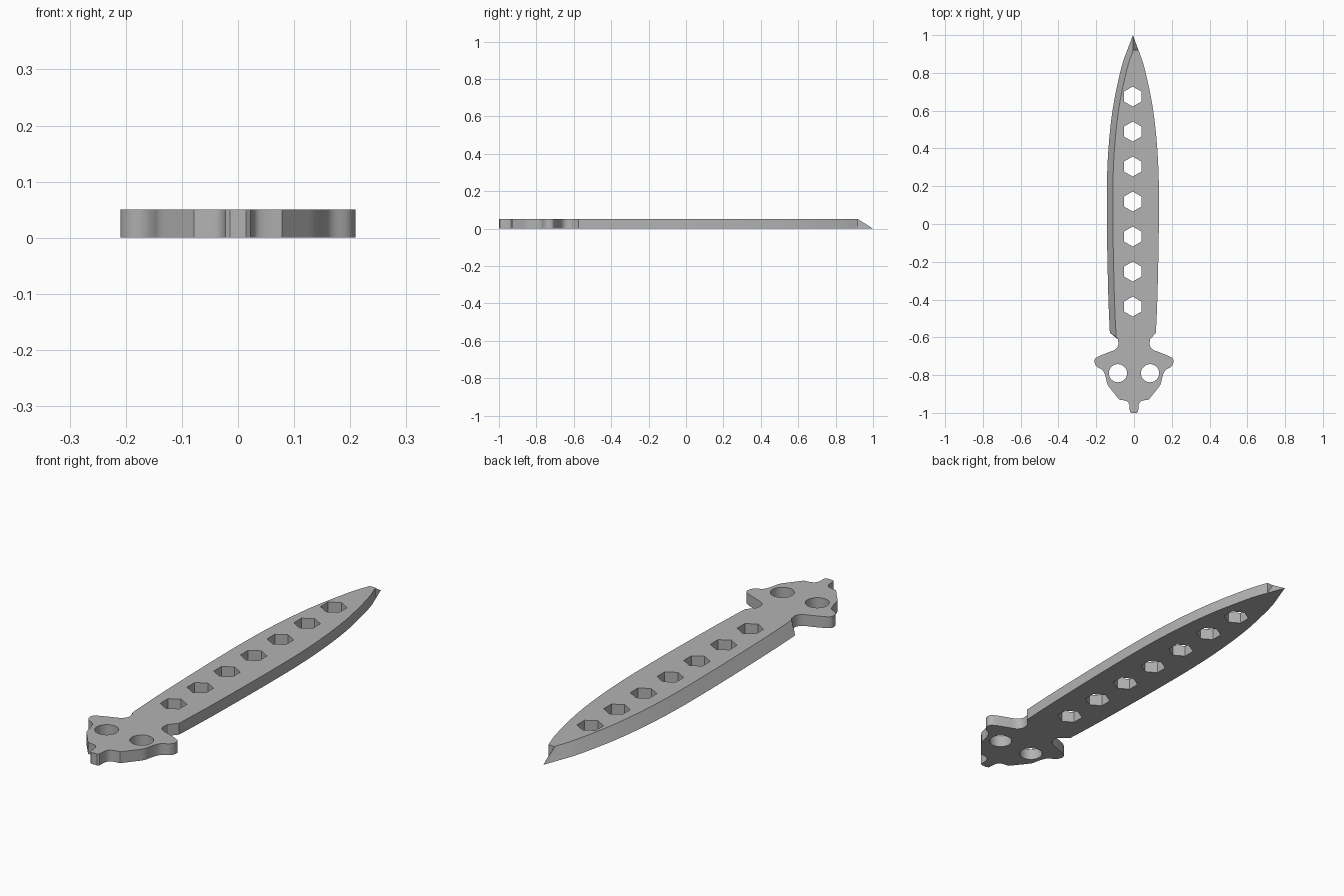
import bpy, bmesh, math
from mathutils import Vector

if "Cube" in bpy.data.objects:
    bpy.data.objects.remove(bpy.data.objects["Cube"])

THICK = 0.05
AXIS = -0.006      # blade centre line
BEVEL = 0.032      # width of the ground edge

steel = bpy.data.materials.new("steel_grey")
steel.use_nodes = True
GREY = (0.45, 0.45, 0.45, 1)
steel.diffuse_color = GREY
steel.node_tree.nodes["Principled BSDF"].inputs["Base Color"].default_value = GREY


def spline(points, steps=4):
    """Smooth curve through 2D points."""
    p = [Vector(q) for q in points]
    p = [p[0]] + p + [p[-1]]
    out = []
    for a, b, c, d in zip(p, p[1:], p[2:], p[3:]):
        for i in range(steps):
            t = i / steps
            out.append(0.5 * (2 * b + (c - a) * t + (2 * a - 5 * b + 4 * c - d) * t * t
                              + (3 * b - a - 3 * c + d) * t ** 3))
    return [(v.x, v.y) for v in out] + [tuple(points[-1])]


def add_prism(bm, low, high, z0, z1):
    """Closed solid between two matching outlines."""
    lo = [bm.verts.new((x, y, z0)) for x, y in low]
    hi = [bm.verts.new((x, y, z1)) for x, y in high]
    bm.faces.new(lo[::-1])
    bm.faces.new(hi)
    n = len(lo)
    for i in range(n):
        j = (i + 1) % n
        bm.faces.new((lo[i], lo[j], hi[j]))
        bm.faces.new((lo[i], hi[j], hi[i]))


def make_object(name, bm):
    bmesh.ops.recalc_face_normals(bm, faces=bm.faces)
    mesh = bpy.data.meshes.new(name)
    bm.to_mesh(mesh)
    bm.free()
    ob = bpy.data.objects.new(name, mesh)
    mesh.materials.append(steel)
    bpy.context.collection.objects.link(ob)
    return ob


def ring(cx, cy, r, n):
    return [(cx + r * math.sin(-math.tau * i / n), cy + r * math.cos(math.tau * i / n))
            for i in range(n)]


# Half of the handle end, from the tail nub up to the neck
nub = [(0.014, -1.0), (0.022, -0.994), (0.024, -0.96)]
shoulder = spline([(0.024, -0.96), (0.032, -0.942), (0.05, -0.934), (0.078, -0.93)])
cheek = spline([(0.078, -0.93), (0.11, -0.89), (0.14, -0.85), (0.15, -0.81), (0.165, -0.775),
                (0.197, -0.755), (0.209, -0.73), (0.2, -0.708), (0.15, -0.685),
                (0.1, -0.665), (0.083, -0.64), (0.086, -0.61)])
handle = nub + shoulder[1:] + cheek[1:]

# Blade half widths, from the heel up to the point
blade = spline([(0.122, -0.575), (0.131, -0.35), (0.138, 0.05), (0.133, 0.34),
                (0.108, 0.6), (0.063, 0.82), (0.03, 0.92)], 5)

right = handle + [(AXIS + w, y) for w, y in blade]
left_low = [(AXIS - w, y) for w, y in blade[-2::-1]]
left_high = [(min(x + BEVEL, AXIS), y) for x, y in left_low]
left_high[-1] = (-0.094, -0.598)
left_handle = [(-x, y) for x, y in handle[::-1]]

bm = bmesh.new()
add_prism(bm, right + [(AXIS, 1.0)] + left_low + left_handle,
          right + [(AXIS, 0.92)] + left_high + left_handle, 0, THICK)
body = make_object("knife_blade", bm)

# Row of hexagonal holes and two round pivot holes
bm = bmesh.new()
outlines = [ring(-0.007, -0.437 + 0.1853 * i, 0.053, 6) for i in range(7)]
outlines += [ring(s * 0.085, -0.79, 0.048, 40) for s in (-1, 1)]
for o in outlines:
    add_prism(bm, o, o, -0.1, 0.2)
cutter = make_object("hole_cutter", bm)
cutter.hide_render = True

cut = body.modifiers.new("holes", "BOOLEAN")
cut.operation = "DIFFERENCE"
cut.solver = "EXACT"
cut.object = cutter
bpy.ops.object.select_all(action="DESELECT")
body.select_set(True)
bpy.context.view_layer.objects.active = body
bpy.ops.object.modifier_apply(modifier=cut.name)
bpy.data.objects.remove(cutter)
bpy.ops.object.shade_smooth_by_angle(angle=math.radians(25))
